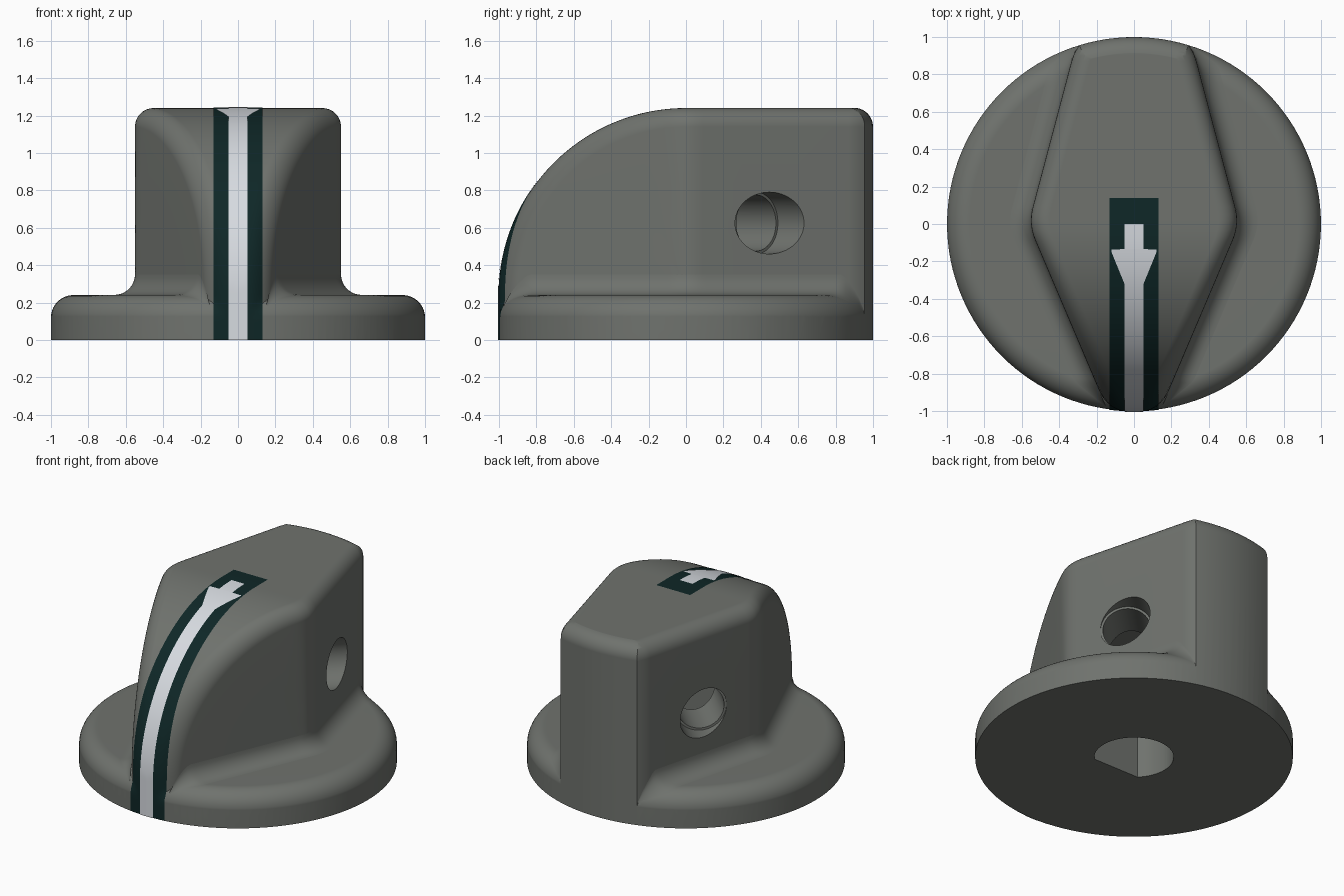
import bpy, bmesh, math
from mathutils import Vector, Matrix
from mathutils.bvhtree import BVHTree

if "Cube" in bpy.data.objects:
    bpy.data.objects.remove(bpy.data.objects["Cube"])

BASE_H, TOP, EDGE = 0.24, 1.24, 0.12      # base height, handle height, base edge radius
R = 0.1                                   # handle edge radius


def material(name, rgb):
    m = bpy.data.materials.new(name)
    m.diffuse_color = (*rgb, 1)
    m.use_nodes = True
    m.node_tree.nodes["Principled BSDF"].inputs["Base Color"].default_value = m.diffuse_color
    return m


grey = material("warm_grey", (0.16, 0.17, 0.155))
dark = material("dark_teal", (0.0045, 0.02, 0.02))
white = material("pale_grey", (0.68, 0.71, 0.75))


def to_object(name, bm, mat):
    me = bpy.data.meshes.new(name)
    bm.to_mesh(me)
    bm.free()
    me.materials.append(mat)
    ob = bpy.data.objects.new(name, me)
    bpy.context.collection.objects.link(ob)
    return ob


def activate(ob):
    bpy.ops.object.select_all(action='DESELECT')
    ob.select_set(True)
    bpy.context.view_layer.objects.active = ob


def boolean(ob, other, operation):
    activate(ob)
    mod = ob.modifiers.new("bool", 'BOOLEAN')
    mod.operation, mod.solver, mod.object = operation, 'EXACT', other
    bpy.ops.object.modifier_apply(modifier=mod.name)
    bpy.data.objects.remove(other)


def smooth(ob):
    activate(ob)
    bpy.ops.object.shade_smooth_by_angle(angle=math.radians(32))


def rounded_disc(name, radius, z0, z1, r, seg=128):
    """Lathed disc with a rounded upper rim."""
    prof = [(0, z0), (radius, z0)]
    for i in range(11):
        a = i / 10 * math.pi / 2
        prof.append((radius - r + r * math.cos(a), z1 - r + r * math.sin(a)))
    prof.append((0, z1))
    bm = bmesh.new()
    vs = [bm.verts.new((x, 0, z)) for x, z in prof]
    es = [bm.edges.new(p) for p in zip(vs, vs[1:])]
    bmesh.ops.spin(bm, geom=vs + es, cent=(0, 0, 0), axis=(0, 0, 1),
                   angle=math.tau, steps=seg, use_duplicate=False)
    bmesh.ops.remove_doubles(bm, verts=bm.verts, dist=1e-5)
    bmesh.ops.recalc_face_normals(bm, faces=bm.faces)
    return to_object(name, bm, grey)


def grid(name, rows, mat, flip=False):
    """Open sheet through rows of points."""
    bm = bmesh.new()
    vr = [[bm.verts.new(p) for p in row] for row in rows]
    for a, b in zip(vr, vr[1:]):
        for i in range(len(a) - 1):
            q = (a[i], b[i], b[i + 1], a[i + 1])
            bm.faces.new(q[::-1] if flip else q)
    return to_object(name, bm, mat)


def half_width(y):
    """Half width of the handle seen from above, widest at the middle."""
    f, g, k = 0.565 + 0.425 * y, 0.565 - 0.265 * y, 0.06
    w = min(f, g) - max(k - abs(f - g), 0) ** 2 / (4 * k)
    return w - 2.5 * max(0, y - 0.87) ** 2


# Handle: sections fanned around the front curve, then parallel to the back
def section(place):
    steps = [(rho, 0) for rho in (0, 0.03, 0.06, 0.09, 0.12, 0.3, 0.6)]
    for i in range(9):
        a = i / 8 * math.pi / 2
        steps.append((1 - R + R * math.sin(a), R - R * math.cos(a)))
    right = []
    for rho, inset in steps:
        y, z = place(rho)
        right.append((half_width(y) - inset, y, z))
    return right + [(-x, y, z) for x, y, z in reversed(right)]


sections = []
for i in range(49):
    a = i / 48 * math.pi / 2
    sections.append(section(lambda p: (-p * math.cos(a), BASE_H + p * math.sin(a))))
for y in (0.02, 0.05, 0.09, 0.3, 0.6, 0.87, 0.9, 0.93, 0.96, 0.99, 1.02, 1.06):
    sections.append(section(lambda p: (y, BASE_H + p)))

bm = bmesh.new()
rings = [[bm.verts.new(p) for p in s] for s in sections]
for a, b in zip(rings, rings[1:]):
    for i in range(len(a) - 1):
        bm.faces.new((a[i], b[i], b[i + 1], a[i + 1]))
bm.faces.new(rings[-1])
bmesh.ops.remove_doubles(bm, verts=bm.verts, dist=1e-5)
rim = [e for e in bm.edges if e.is_boundary]
ext = bmesh.ops.extrude_edge_only(bm, edges=rim)["geom"]
bmesh.ops.translate(bm, vec=(0, 0, -0.22),
                    verts=[g for g in ext if isinstance(g, bmesh.types.BMVert)])
bmesh.ops.holes_fill(bm, edges=[e for e in bm.edges if e.is_boundary], sides=0)
bmesh.ops.recalc_face_normals(bm, faces=bm.faces)
knob = to_object("knob_body", bm, grey)

# Round base joined on, then everything trimmed to the round outline
boolean(knob, rounded_disc("base", 1.0, 0, BASE_H, EDGE), 'UNION')
boolean(knob, rounded_disc("trim", 0.9995, -0.1, TOP + 0.001, R), 'INTERSECT')


# Holes: shaft socket with one flat, and two stepped screw holes
def cylinder(name, r, length, matrix, flat=None):
    bm = bmesh.new()
    bmesh.ops.create_cone(bm, cap_ends=True, segments=64, radius1=r, radius2=r, depth=length)
    if flat is not None:
        low = [v for v in bm.verts if v.co.y < flat]
        bmesh.ops.bisect_plane(bm, geom=bm.verts[:] + bm.edges[:] + bm.faces[:],
                               plane_co=(0, flat, 0), plane_no=(0, -1, 0), clear_outer=True)
        bmesh.ops.holes_fill(bm, edges=[e for e in bm.edges if e.is_boundary], sides=0)
    bm.transform(matrix)
    bmesh.ops.recalc_face_normals(bm, faces=bm.faces)
    return to_object(name, bm, grey)


boolean(knob, cylinder("socket", 0.25, 1.0, Matrix.Translation((0, 0, 0.32)), flat=-0.177),
        'DIFFERENCE')
for side in (1, -1):
    axis = Vector((side, 1, 0)).normalized()
    turn = axis.to_track_quat('Z', 'Y').to_matrix().to_4x4()
    for r, start, end in ((0.15, 0.1, 0.8), (0.165, 0.53, 0.9)):
        mid = axis * (start + end) / 2 + Vector((0, 0, 0.625))
        boolean(knob, cylinder("screw_hole", r, end - start, Matrix.Translation(mid) @ turn),
                'DIFFERENCE')

bpy.context.view_layer.update()
surface = BVHTree.FromObject(knob, bpy.context.evaluated_depsgraph_get())
smooth(knob)
mod = knob.modifiers.new("weighted", 'WEIGHTED_NORMAL')
mod.keep_sharp = True


# Fillets between handle sides and base
def base_height(rad):
    d = max(0, rad - (1 - EDGE))
    return BASE_H - EDGE + math.sqrt(max(0, EDGE ** 2 - d * d))


for side, name in ((1, "right_fillet"), (-1, "left_fillet")):
    rows = []
    for i in range(81):
        y = -0.97 + i / 80 * 1.92
        r = 0.11 * max(0.02, min(1, (y + 0.98) / 0.14, (0.96 - y) / 0.12))
        row = []
        for j in range(9):
            a = j / 8 * math.pi / 2
            x = half_width(y) + r - r * math.cos(a)
            rad = math.hypot(x, y)
            s = min(1, 0.999 / rad)
            row.append((side * x * s, y * s,
                        base_height(min(rad, 0.999)) + r - r * math.sin(a) + 0.001))
        rows.append(row)
    smooth(grid(name, rows, grey, flip=side > 0))


# Pointer stripe and arrow, laid over the curved front
def drape(x, p, lift):
    if p >= 0:
        centre, d = Vector((x, p, 0)), Vector((0, 0, 1))
    elif p > -math.pi / 2:
        centre, d = Vector((x, 0, BASE_H)), Vector((0, math.sin(p), math.cos(p)))
    else:
        centre, d = Vector((x, 0, max(0.001, BASE_H + p + math.pi / 2))), Vector((0, -1, 0))
    hit = surface.ray_cast(centre + d * 2, -d)[0]
    return (hit if hit else centre + d * math.sqrt(1 - x * x)) + d * lift


def plate(name, stations, lift, mat):
    rows = [[drape(w * (c / 8 - 1), p, lift) for c in range(17)] for p, w in stations]
    smooth(grid(name, rows, mat))


END = -math.pi / 2 - BASE_H


def run(start, width, n=60):
    return [(start + (END - start) * i / n, width) for i in range(n + 1)]


plate("pointer_stripe", [(0.14, 0.13), (0.07, 0.13)] + run(0, 0.13), 0.0025, dark)
head = [(0, 0.05), (-0.07, 0.05), (-0.134, 0.05), (-0.136, 0.12), (-0.15, 0.12)]
head += [(-0.15 - 0.176 * i / 6, 0.12 - 0.07 * i / 6) for i in range(1, 6)]
plate("pointer_arrow", head + run(-0.326, 0.05), 0.0055, white)
